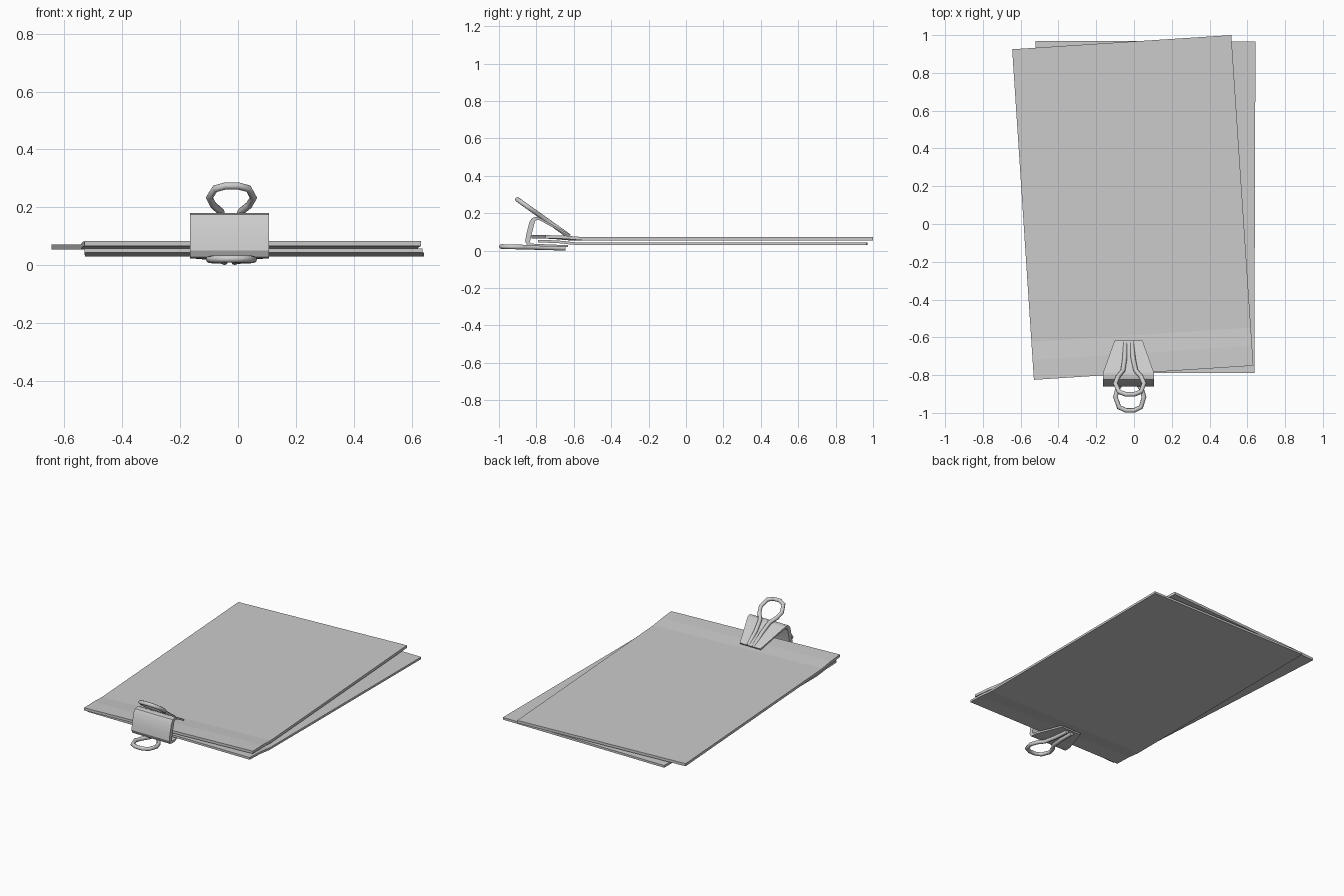
import bpy, bmesh
from mathutils import Vector

if "Cube" in bpy.data.objects:
    bpy.data.objects.remove(bpy.data.objects["Cube"])

CX = -0.029  # clip centre line


def mesh_object(name, rings, smooth=False):
    """Skin equal-length point rings and cap both ends."""
    bm = bmesh.new()
    rows = [[bm.verts.new(p) for p in r] for r in rings]
    n = len(rows[0])
    for a, b in zip(rows, rows[1:]):
        for i in range(n):
            j = (i + 1) % n
            bm.faces.new((a[i], a[j], b[j], b[i]))
    bm.faces.new(rows[0])
    bm.faces.new(rows[-1])
    bmesh.ops.recalc_face_normals(bm, faces=bm.faces)
    me = bpy.data.meshes.new(name)
    bm.to_mesh(me)
    bm.free()
    ob = bpy.data.objects.new(name, me)
    bpy.context.collection.objects.link(ob)
    if smooth:
        select(ob)
        bpy.ops.object.shade_smooth_by_angle(angle=0.6)
    return ob


def select(ob):
    bpy.ops.object.select_all(action='DESELECT')
    ob.select_set(True)
    bpy.context.view_layer.objects.active = ob


def sheet(name, fl, fr, br, bl, z, thick, lift):
    """Sheet of paper whose clamped front strip bends upward."""
    fl, fr, br, bl = map(Vector, (fl, fr, br, bl))
    rings = []
    for t, dz in ((0, lift), (0.06, lift * 0.75), (0.115, 0), (1, 0)):
        l, r = fl.lerp(bl, t), fr.lerp(br, t)
        lo, hi = z + dz, z + dz + thick
        rings.append([(l.x, l.y, lo), (r.x, r.y, lo), (r.x, r.y, hi), (l.x, l.y, hi)])
    mesh_object(name, rings)


# Two stacked sheets, the upper one turned slightly
sheet("lower_sheet", (-0.53, -0.79), (0.637, -0.79), (0.643, 0.965), (-0.522, 0.97),
      0.030, 0.014, 0.014)
sheet("upper_sheet", (-0.53, -0.825), (0.632, -0.75), (0.515, 1.0), (-0.645, 0.925),
      0.055, 0.017, 0.011)

# Spring body: bent strip, each station is (y, z, half width, thickness)
strip = [(-0.620, 0.080, 0.074, 0.010), (-0.782, 0.169, 0.132, 0.012),
         (-0.800, 0.172, 0.136, 0.018), (-0.815, 0.166, 0.136, 0.024),
         (-0.824, 0.150, 0.136, 0.028), (-0.840, 0.085, 0.136, 0.028),
         (-0.847, 0.050, 0.136, 0.026), (-0.842, 0.036, 0.136, 0.022),
         (-0.826, 0.031, 0.136, 0.014), (-0.800, 0.030, 0.134, 0.012),
         (-0.630, 0.024, 0.074, 0.010)]
rings = []
for i, (y, z, hw, t) in enumerate(strip):
    a, b = strip[max(i - 1, 0)], strip[min(i + 1, len(strip) - 1)]
    d = Vector((b[0] - a[0], b[1] - a[1])).normalized()
    ny, nz = -d.y * t / 2, d.x * t / 2
    rings.append([(CX - hw, y + ny, z + nz), (CX + hw, y + ny, z + nz),
                  (CX + hw, y - ny, z - nz), (CX - hw, y - ny, z - nz)])
mesh_object("clip_body", rings, smooth=True)

# Wire handles: half outline as (distance fraction, half width), mirrored
half = [(0.0, 0.018), (0.30, 0.022), (0.54, 0.034), (0.66, 0.062), (0.79, 0.076),
        (0.95, 0.058), (1.0, 0.022)]


def handle(name, start, end):
    start, end = Vector(start), Vector(end)
    outline = half + [(s, -w) for s, w in reversed(half)]
    cu = bpy.data.curves.new(name, 'CURVE')
    cu.dimensions = '3D'
    cu.bevel_depth = 0.0125
    cu.bevel_resolution = 2
    cu.use_fill_caps = True
    sp = cu.splines.new('POLY')
    sp.points.add(len(outline) - 1)
    for p, (s, w) in zip(sp.points, outline):
        q = start.lerp(end, s)
        p.co = (CX + w + 0.008 * s, q.x, q.y, 1)
    ob = bpy.data.objects.new(name, cu)
    bpy.context.collection.objects.link(ob)
    select(ob)
    bpy.ops.object.convert(target='MESH')
    bpy.ops.object.shade_smooth_by_angle(angle=0.9)


handle("upper_handle", (-0.628, 0.079), (-0.902, 0.274))
handle("lower_handle", (-0.645, 0.013), (-0.987, 0.022))
